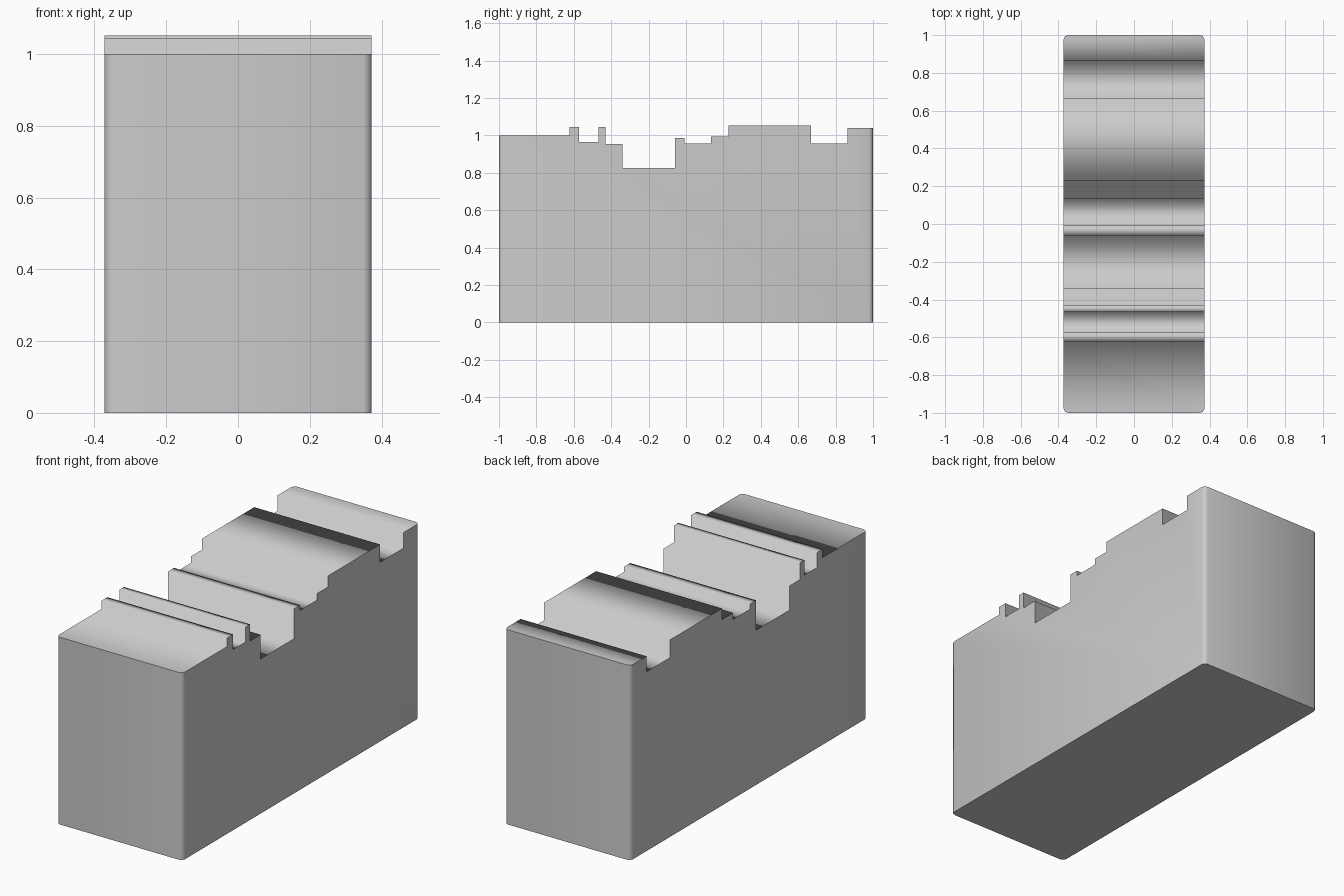
import bpy
import bmesh

cube = bpy.data.objects.get("Cube")
if cube:
    bpy.data.objects.remove(cube, do_unlink=True)

HALF_WIDTH = 0.372
ROUNDING = 0.022

# Steps along the top: (far end of the step in y, height)
STEPS = [(-0.622, 1.0), (-0.572, 1.045), (-0.467, 0.965), (-0.43, 1.045),
         (-0.34, 0.955), (-0.06, 0.826), (-0.008, 0.986), (0.134, 0.958),
         (0.227, 0.993), (0.668, 1.052), (0.864, 0.957), (1.0, 1.04)]


def grey_material():
    mat = bpy.data.materials.new("light grey")
    mat.use_nodes = True
    colour = (0.6, 0.6, 0.6, 1.0)
    mat.diffuse_color = colour
    mat.node_tree.nodes["Principled BSDF"].inputs["Base Color"].default_value = colour
    return mat


def is_outer_wall(face):
    c = face.calc_center_median()
    return abs(face.normal.z) < 0.1 and (abs(c.x) > HALF_WIDTH - 0.03 or abs(c.y) > 0.97)


# Side profile: flat base with the stepped top
profile = [(-1.0, 0.0)]
start = -1.0
for end, height in STEPS:
    profile += [(start, height), (end, height)]
    start = end
profile.append((1.0, 0.0))

# Extrude the profile across the width
bm = bmesh.new()
side = bm.faces.new([bm.verts.new((-HALF_WIDTH, y, z)) for y, z in profile])
extruded = bmesh.ops.extrude_face_region(bm, geom=[side])["geom"]
moved = [v for v in extruded if isinstance(v, bmesh.types.BMVert)]
bmesh.ops.translate(bm, verts=moved, vec=(2 * HALF_WIDTH, 0, 0))
bmesh.ops.recalc_face_normals(bm, faces=bm.faces)

# Round the four upright corners
corners = [e for e in bm.edges
           if all(abs(v.co.y) > 0.999 for v in e.verts)
           and abs(e.verts[0].co.z - e.verts[1].co.z) > 0.5]
bmesh.ops.bevel(bm, geom=corners, offset=ROUNDING, segments=2, profile=0.5,
                affect='EDGES')
bm.normal_update()

# Smooth shading, with a sharp rim between the outer walls and top or base
for face in bm.faces:
    face.smooth = True
for edge in bm.edges:
    if len(edge.link_faces) == 2:
        a, b = edge.link_faces
        edge.smooth = is_outer_wall(a) == is_outer_wall(b)

mesh = bpy.data.meshes.new("stepped_block")
bm.to_mesh(mesh)
bm.free()
mesh.materials.append(grey_material())
block = bpy.data.objects.new("stepped_block", mesh)
bpy.context.collection.objects.link(block)
